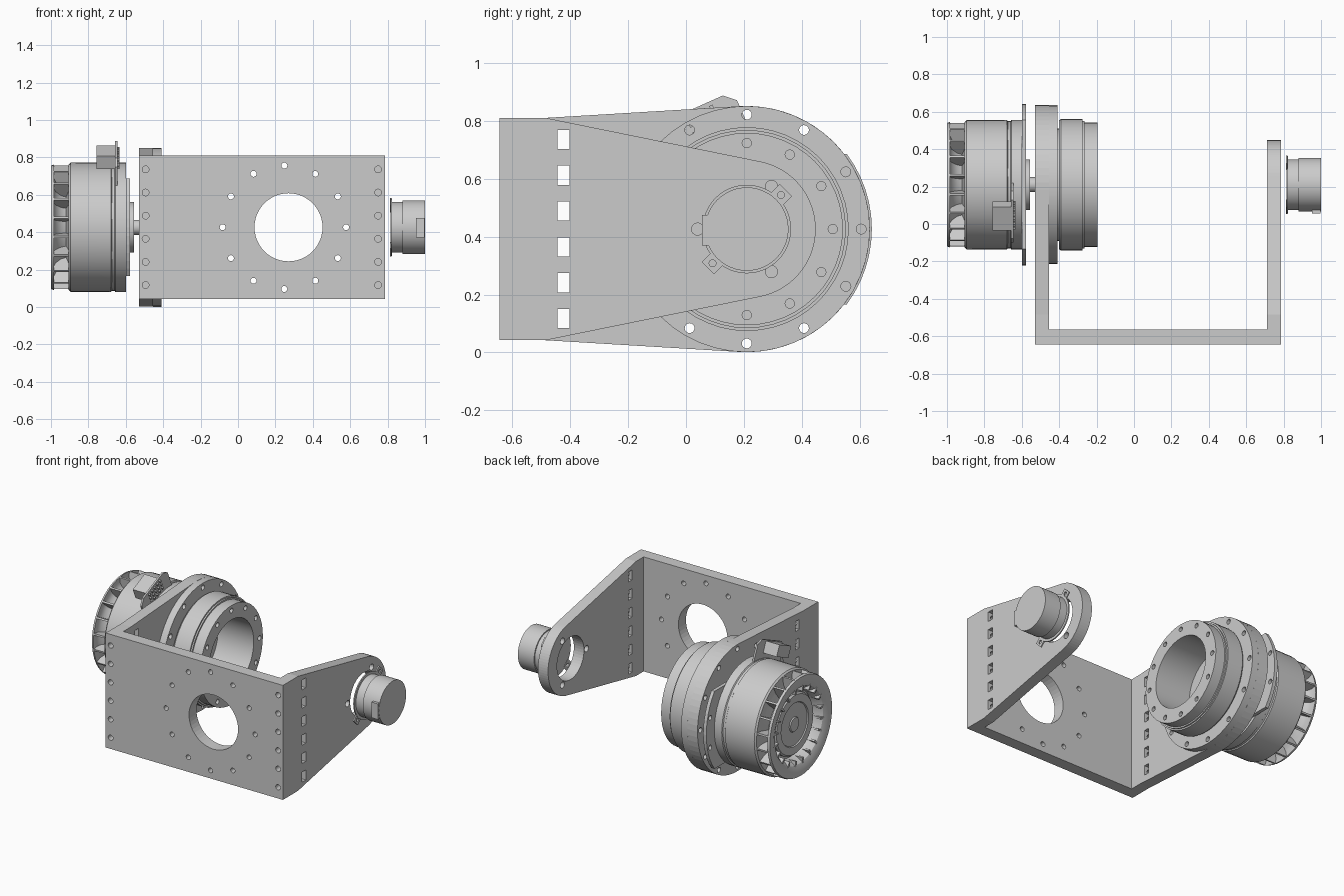
import bpy, bmesh
from math import pi, sin, cos, atan2, acos, hypot, radians
from mathutils import Vector, Matrix

if "Cube" in bpy.data.objects:
    bpy.data.objects.remove(bpy.data.objects["Cube"])

CY, CZ = 0.21, 0.426          # the shared drive axis runs along x through here


def finish(name, bm, merge=True):
    if merge:
        bmesh.ops.remove_doubles(bm, verts=bm.verts, dist=1e-5)
    bmesh.ops.recalc_face_normals(bm, faces=bm.faces)
    me = bpy.data.meshes.new(name)
    bm.to_mesh(me)
    bm.free()
    ob = bpy.data.objects.new(name, me)
    bpy.context.collection.objects.link(ob)
    return ob


def smooth(ob):
    bpy.context.view_layer.objects.active = ob
    bpy.ops.object.select_all(action='DESELECT')
    ob.select_set(True)
    bpy.ops.object.shade_smooth_by_angle(angle=radians(25))
    return ob


def lathe(name, profile, closed=False, n=48):
    """Spin an (x, radius) profile around the drive axis."""
    bm = bmesh.new()
    vs = [bm.verts.new((x, CY + r, CZ)) for x, r in profile]
    es = [bm.edges.new(p) for p in zip(vs, vs[1:])]
    if closed:
        es.append(bm.edges.new((vs[-1], vs[0])))
    bmesh.ops.spin(bm, geom=vs + es, cent=(0, CY, CZ), axis=(1, 0, 0), angle=2 * pi, steps=n)
    return smooth(finish(name, bm))


def add_prism(bm, pts, x0, x1):
    """Extrude a (y, z) outline along x."""
    f = bm.faces.new([bm.verts.new((x0, y, z)) for y, z in pts])
    ext = bmesh.ops.extrude_face_region(bm, geom=[f])
    bmesh.ops.translate(bm, vec=(x1 - x0, 0, 0),
                        verts=[v for v in ext['geom'] if isinstance(v, bmesh.types.BMVert)])


def prism(name, pts, x0, x1):
    bm = bmesh.new()
    add_prism(bm, pts, x0, x1)
    return finish(name, bm)


def rect(y0, y1, z0, z1):
    return [(y0, z0), (y1, z0), (y1, z1), (y0, z1)]


def circle(y, z, r, n=16):
    return [(y + r * cos(2 * pi * i / n), z + r * sin(2 * pi * i / n)) for i in range(n)]


def ring(radius, r, count, start=0.0):
    return [circle(CY + radius * cos(start + 2 * pi * i / count),
                   CZ + radius * sin(start + 2 * pi * i / count), r) for i in range(count)]


def cut(ob, solids):
    """Subtract a set of separate x-prisms given as (outline, x0, x1)."""
    bm = bmesh.new()
    for s in solids:
        add_prism(bm, *s)
    cut_with(ob, bm)


def cut_with(ob, bm):
    cutter = finish('cutter', bm)
    cutter.hide_render = True
    mod = ob.modifiers.new('cut', 'BOOLEAN')
    mod.operation, mod.solver, mod.object = 'DIFFERENCE', 'EXACT', cutter
    bpy.context.view_layer.objects.active = ob
    bpy.ops.object.modifier_apply(modifier=mod.name)
    bpy.data.objects.remove(cutter)


def y_holes(ob, holes, y0, y1):
    """Drill (x, z, r, sides) holes along y."""
    bm = bmesh.new()
    for x, z, r, n in holes:
        m = Matrix.Translation((x, (y0 + y1) / 2, z)) @ Matrix.Rotation(pi / 2, 4, 'X')
        bmesh.ops.create_cone(bm, cap_ends=True, segments=n, radius1=r, radius2=r,
                              depth=y1 - y0, matrix=m)
    cut_with(ob, bm)


def arm_outline(r, n=36):
    """Square root end, straight sides tangent to a round end of radius r."""
    dy, dz = -0.485 - CY, 0.81 - CZ
    a = atan2(dz, dy) - acos(r / hypot(dy, dz))
    arc = [(CY + r * cos(a - 2 * a * i / n), CZ + r * sin(a - 2 * a * i / n)) for i in range(n + 1)]
    return [(-0.565, 0.042), (-0.565, 0.81), (-0.485, 0.81)] + arc + [(-0.485, 0.042)]


BOLT_Z = [0.117 + 0.1237 * i for i in range(6)]

# front plate of the bracket
front = prism('front_plate', rect(-0.645, -0.565, 0.042, 0.81), -0.53, 0.785)
holes = [(0.27, CZ, 0.182, 48)]
holes += [(0.248 + 0.33 * cos(i * pi / 6), CZ + 0.33 * sin(i * pi / 6), 0.016, 16) for i in range(12)]
edge_holes = [(x, z, 0.018, 16) for x in (-0.494, 0.749) for z in BOLT_Z]
y_holes(front, holes + edge_holes, -0.7, -0.5)

# side arms with nut slots and bolt holes
drive_arm = prism('drive_arm', arm_outline(0.425), -0.53, -0.455)
idler_arm = prism('idler_arm', arm_outline(0.238), 0.71, 0.785)
boss = lathe('drive_arm_boss', [(-0.455, 0.30), (-0.455, 0.425), (-0.408, 0.425), (-0.408, 0.30)], True)
for arm, x in ((drive_arm, -0.494), (idler_arm, 0.749)):
    y_holes(arm, [(x, z, 0.018, 16) for z in BOLT_Z], -0.6, -0.42)
    cut(arm, [(rect(-0.443, -0.403, z - 0.033, z + 0.033), x - 0.1, x + 0.1) for z in BOLT_Z])
cut(drive_arm, [(circle(CY, CZ, 0.30, 48), -0.6, -0.4)]
    + [(c, -0.6, -0.4) for c in ring(0.395, 0.017, 12)])
cut(boss, [(c, -0.5, -0.3) for c in ring(0.395, 0.017, 12)])
cut(idler_arm, [(circle(CY, CZ, 0.143, 48), 0.6, 0.9)]
    + [(c, 0.6, 0.9) for c in ring(0.17, 0.021, 3, pi / 3)])

# hollow gearbox seated in the drive arm
gearbox = lathe('gearbox', [(-0.53, 0), (-0.53, 0.30), (-0.40, 0.30), (-0.40, 0.345), (-0.39, 0.352),
                            (-0.275, 0.352), (-0.275, 0.342), (-0.265, 0.342), (-0.265, 0.332),
                            (-0.195, 0.332), (-0.195, 0.235), (-0.46, 0.235), (-0.46, 0)])
cut(gearbox, [(c, -0.24, -0.1) for c in ring(0.297, 0.016, 12)])

# motor body, output pilot and shaft
lathe('motor_body', [(-0.93, 0), (-0.93, 0.2), (-0.905, 0.28), (-0.905, 0.335), (-0.895, 0.345),
                     (-0.68, 0.347), (-0.675, 0.34), (-0.66, 0.34), (-0.655, 0.347),
                     (-0.598, 0.347), (-0.598, 0)])
lathe('motor_pilot', [(-0.58, 0), (-0.58, 0.135), (-0.555, 0.135), (-0.555, 0.04), (-0.525, 0.04), (-0.525, 0)])

# mounting flange: a disc trimmed flat above and below
t = atan2(0.26, 0.345)
flange_pts = [(CY + s * 0.432 * cos(-t + 2 * t * i / 12), CZ + s * 0.432 * sin(-t + 2 * t * i / 12))
              for s in (1, -1) for i in range(13)]
flange = prism('motor_flange', flange_pts, -0.6, -0.577)
cut(flange, [(circle(CY + s * 0.39, CZ + z, 0.016), -0.7, -0.5) for s in (1, -1) for z in (-0.1, 0.1)])

# cooling fan: funnel shroud, recessed hub and blades
lathe('fan_shroud', [(-0.985, 0.335), (-1.0, 0.33), (-1.0, 0.29), (-0.985, 0.255), (-0.95, 0.23),
                     (-0.92, 0.222), (-0.92, 0.235), (-0.945, 0.245), (-0.975, 0.275), (-0.985, 0.3)], True)
lathe('fan_hub', [(-0.91, 0.205), (-0.945, 0.205), (-0.955, 0.195), (-0.955, 0.145), (-0.948, 0.14),
                  (-0.948, 0.05), (-0.955, 0.045), (-0.955, 0)])
bm = bmesh.new()
for i in range(20):
    a = 2 * pi * (i + 0.5) / 20
    u, v = Vector((cos(a), sin(a))), Vector((-sin(a), cos(a)))
    corners = [u * 0.225 - v * 0.006, u * 0.334 - v * 0.006, u * 0.334 + v * 0.006, u * 0.225 + v * 0.006]
    add_prism(bm, [(CY + c.x, CZ + c.y) for c in corners], -0.99, -0.9)
finish('fan_blades', bm)


# terminal board and connector, tilted around the motor
def tilted(pts):
    a = radians(24)
    return [(CY + t * cos(a) - r * sin(a), CZ + t * sin(a) + r * cos(a)) for t, r in pts]


prism('terminal_board', tilted([(-0.15, 0.27), (0.15, 0.27), (0.15, 0.42), (0.112, 0.455),
                                (-0.112, 0.455), (-0.15, 0.42)]), -0.657, -0.645)
prism('terminal_connector', tilted(rect(-0.068, 0.068, 0.372, 0.448)), -0.757, -0.655)
bm = bmesh.new()
for i in range(5):
    for r in (0.375, 0.405, 0.435):
        t = -0.06 + 0.03 * i
        add_prism(bm, tilted(rect(t - 0.006, t + 0.006, r - 0.006, r + 0.006)), -0.647, -0.634)
finish('terminal_pins', bm)

# encoder outside the idler arm
lathe('encoder', [(0.815, 0), (0.815, 0.153), (0.823, 0.153), (0.823, 0.136), (0.88, 0.136),
                  (0.88, 0.144), (1.0, 0.144), (1.0, 0)])
prism('encoder_socket', rect(0.056, 0.12, 0.37, 0.475), 0.952, 0.998)
for k, s in (('upper', 1), ('lower', -1)):
    u, v = Vector((cos(pi / 4), sin(pi / 4))) * s, Vector((-sin(pi / 4), cos(pi / 4)))
    pts = [u * 0.14 - v * 0.03, u * 0.19 - v * 0.03, u * 0.19 + v * 0.03, u * 0.14 + v * 0.03]
    ear = prism('encoder_ear_' + k, [(CY + p.x, CZ + p.y) for p in pts], 0.813, 0.822)
    cut(ear, [(circle(CY + u.x * 0.167, CZ + u.y * 0.167, 0.012), 0.7, 0.9)])
